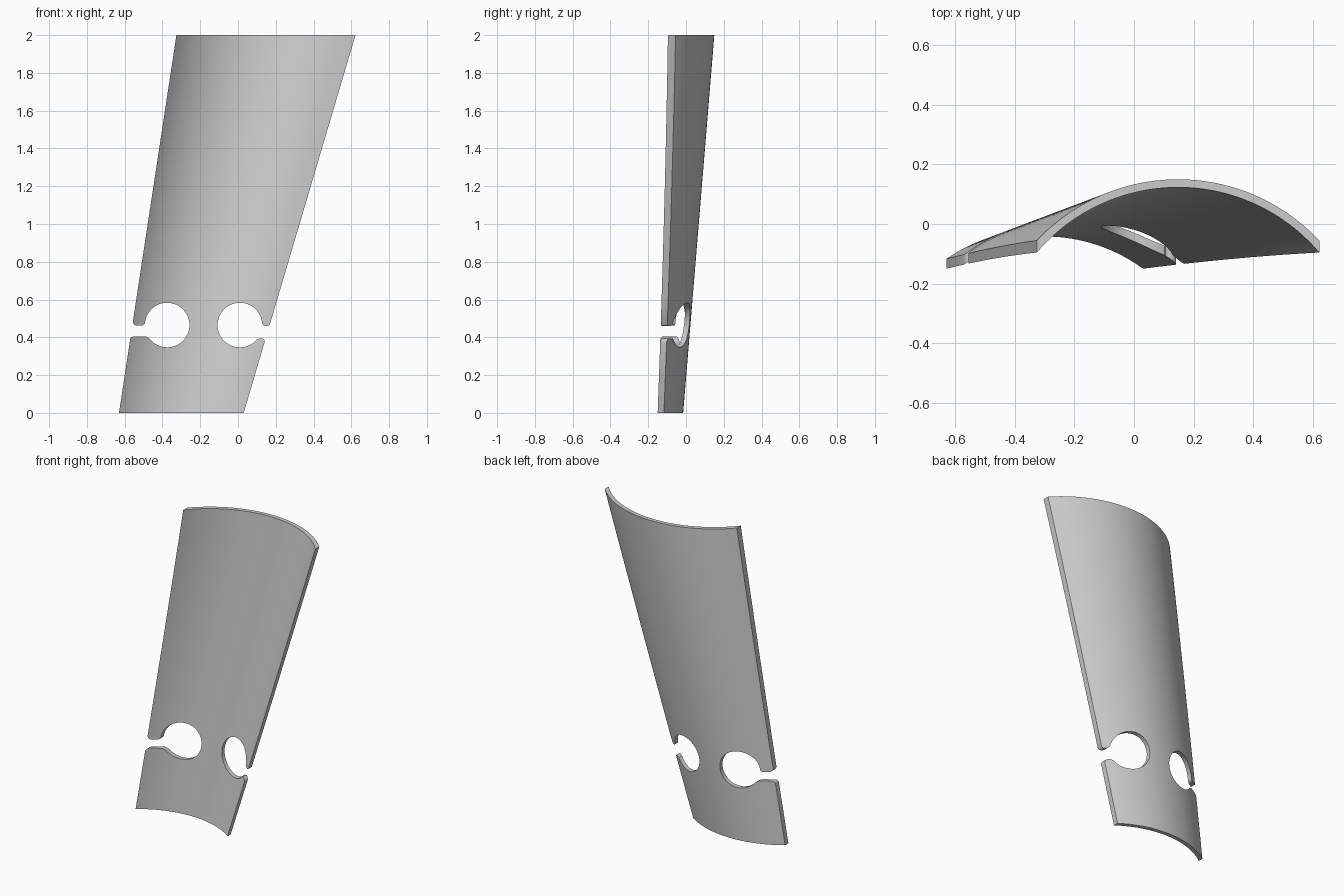
import bpy
import bmesh
from math import asin, sin, cos, radians

cube = bpy.data.objects.get("Cube")
if cube:
    bpy.data.objects.remove(cube)

HEIGHT, THICK = 2.0, 0.027
COLS, ROWS = 64, 10

grey = bpy.data.materials.new("light_grey")
grey.use_nodes = True
colour = (0.6, 0.6, 0.6, 1)
grey.diffuse_color = colour
grey.node_tree.nodes["Principled BSDF"].inputs["Base Color"].default_value = colour


def lerp(a, b, t):
    return a + (b - a) * t


def make_object(name, bm):
    bmesh.ops.recalc_face_normals(bm, faces=bm.faces)
    mesh = bpy.data.meshes.new(name)
    bm.to_mesh(mesh)
    bm.free()
    obj = bpy.data.objects.new(name, mesh)
    bpy.context.collection.objects.link(obj)
    mesh.materials.append(grey)
    return obj


def arc_row(t, inset):
    """Horizontal arc of the shell at height fraction t."""
    half = lerp(0.33, 0.474, t)
    centre = lerp(-0.3, 0.148, t)
    apex = lerp(-0.015, 0.15, t) - inset
    radius = lerp(0.585, 0.65, t) - inset
    limit = asin(half / radius)
    angles = [lerp(-limit, limit, i / COLS) for i in range(COLS + 1)]
    return [(centre + radius * sin(a), apex - radius * (1 - cos(a)), t * HEIGHT)
            for a in angles]


# Curved tapering shell: each ring is the outer arc followed by the inner one
bm = bmesh.new()
rings = []
for r in range(ROWS + 1):
    t = r / ROWS
    loop = arc_row(t, 0) + arc_row(t, THICK)[::-1]
    rings.append([bm.verts.new(p) for p in loop])
n = len(rings[0])
for low, high in zip(rings, rings[1:]):
    for i in range(n):
        j = (i + 1) % n
        bm.faces.new((low[i], low[j], high[j], high[i]))
for ring in (rings[0], rings[-1]):
    for i in range(COLS):
        bm.faces.new((ring[i], ring[i + 1], ring[n - 2 - i], ring[n - 1 - i]))
shell = make_object("curved_shell", bm)


def arc(cx, cz, r, start, end, steps=10):
    return [(cx + r * cos(radians(lerp(start, end, i / steps))),
             cz + r * sin(radians(lerp(start, end, i / steps))))
            for i in range(steps + 1)]


# Keyhole outlines: round hole opening through a rounded slot to the edge
left_outline = ([(-0.75, 0.484)]
                + arc(-0.534, 0.484, 0.022, 180, 270)
                + arc(-0.512, 0.482, 0.02, 270, 360)
                + arc(-0.375, 0.465, 0.118, 170, -140.7, 56)
                + arc(-0.497, 0.365, 0.04, 39.3, 90)
                + arc(-0.549, 0.382, 0.023, 90, 180)
                + [(-0.75, 0.382)])
right_outline = ([(0.35, 0.482)]
                 + arc(0.15, 0.482, 0.023, 0, -180, 16)
                 + arc(0.01, 0.465, 0.118, 10, 321.2, 56)
                 + arc(0.122, 0.375, 0.02, 141, 0, 14)
                 + [(0.35, 0.375)])

for name, outline in (("slot_cutter_a", left_outline), ("slot_cutter_b", right_outline)):
    bm = bmesh.new()
    face = bm.faces.new([bm.verts.new((x, -0.5, z)) for x, z in outline])
    sweep = bmesh.ops.extrude_face_region(bm, geom=[face])
    moved = [v for v in sweep["geom"] if isinstance(v, bmesh.types.BMVert)]
    bmesh.ops.translate(bm, vec=(0, 1, 0), verts=moved)
    cutter = make_object(name, bm)
    cutter.hide_render = True
    mod = shell.modifiers.new(name, 'BOOLEAN')
    mod.operation = 'DIFFERENCE'
    mod.solver = 'EXACT'
    mod.object = cutter
    bpy.context.view_layer.objects.active = shell
    bpy.ops.object.modifier_apply(modifier=mod.name)
    bpy.data.objects.remove(cutter)

# Smooth curved faces with crisp rims
bpy.ops.object.select_all(action='DESELECT')
shell.select_set(True)
bpy.context.view_layer.objects.active = shell
bpy.ops.object.shade_smooth_by_angle(angle=radians(30))
